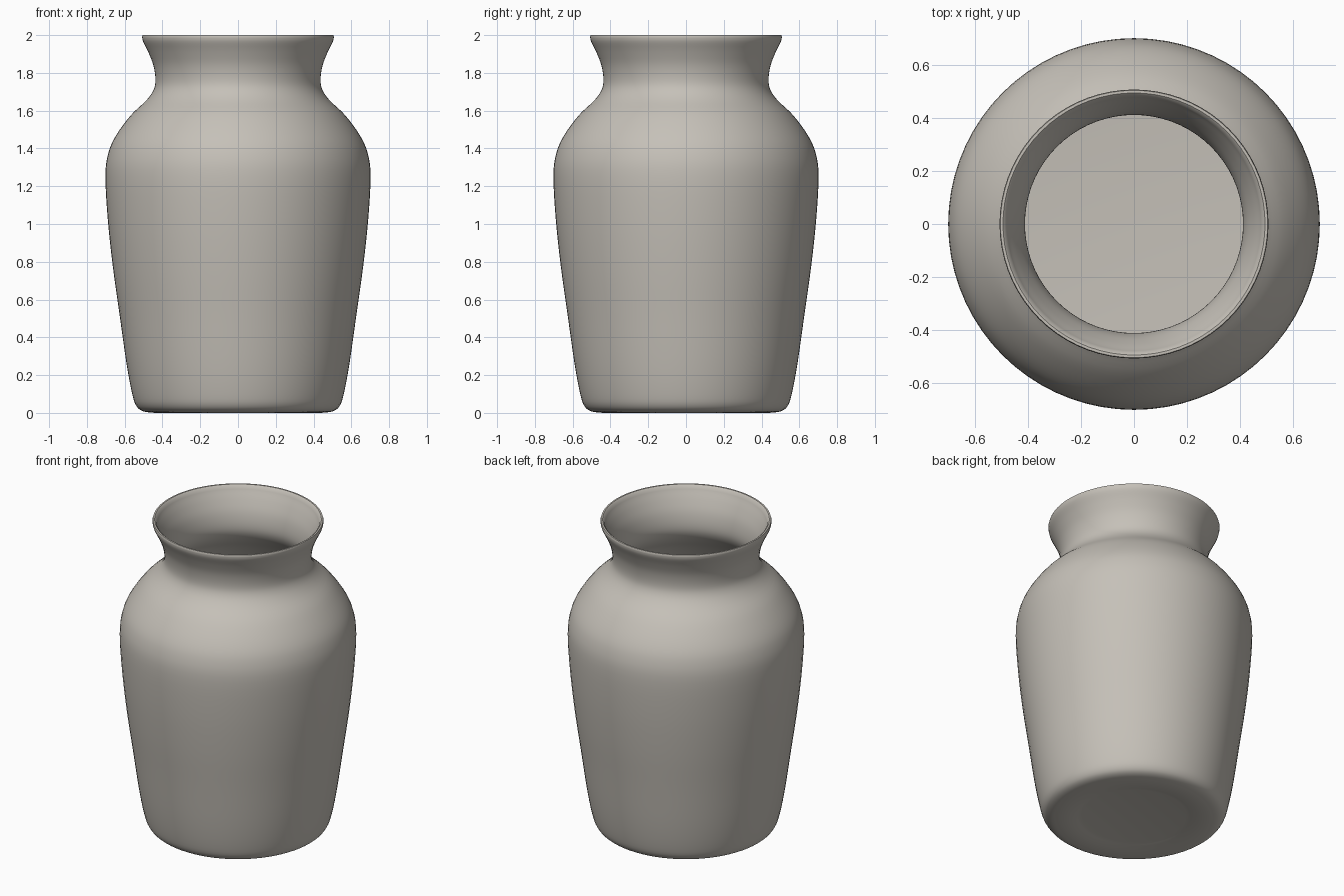
import bpy, bmesh, math
from mathutils import Vector

if "Cube" in bpy.data.objects:
    bpy.data.objects.remove(bpy.data.objects["Cube"])

SIDES = 72
WALL = 0.025


def smooth_path(pts, steps=4):
    """Catmull-Rom curve through (radius, height) points."""
    p = [Vector(q) for q in pts]
    p = [2 * p[0] - p[1]] + p + [2 * p[-1] - p[-2]]
    out = []
    for a, b, c, d in zip(p, p[1:], p[2:], p[3:]):
        for i in range(steps):
            t = i / steps
            out.append(0.5 * (2 * b + (c - a) * t + (2 * a - 5 * b + 4 * c - d) * t * t
                              + (3 * b - a - 3 * c + d) * t ** 3))
    out.append(p[-2])
    return out


def offset_inward(path, dist):
    """Shift a path to its left, towards the axis."""
    out = []
    for i, q in enumerate(path):
        t = (path[min(i + 1, len(path) - 1)] - path[max(i - 1, 0)]).normalized()
        out.append(q + Vector((-t.y, t.x)) * dist)
    return out


def lathe(name, profile, mat):
    """Spin a profile that starts and ends on the axis around z."""
    bm = bmesh.new()
    rings = []
    for r, z in profile:
        if r < 1e-4:
            rings.append([bm.verts.new((0, 0, z))] * SIDES)
        else:
            rings.append([bm.verts.new((r * math.cos(math.tau * k / SIDES),
                                        r * math.sin(math.tau * k / SIDES), z))
                          for k in range(SIDES)])
    for lo, hi in zip(rings, rings[1:]):
        for k in range(SIDES):
            n = (k + 1) % SIDES
            bm.faces.new(dict.fromkeys((lo[k], lo[n], hi[n], hi[k])))
    bmesh.ops.recalc_face_normals(bm, faces=bm.faces)
    mesh = bpy.data.meshes.new(name)
    bm.to_mesh(mesh)
    bm.free()
    mesh.materials.append(mat)
    obj = bpy.data.objects.new(name, mesh)
    bpy.context.collection.objects.link(obj)
    bpy.context.view_layer.objects.active = obj
    obj.select_set(True)
    bpy.ops.object.shade_smooth_by_angle(angle=math.radians(40))
    return obj


clay = bpy.data.materials.new("warm grey clay")
clay.diffuse_color = (0.56, 0.53, 0.48, 1)
clay.use_nodes = True
clay.node_tree.nodes["Principled BSDF"].inputs["Base Color"].default_value = clay.diffuse_color

# Outer wall from the foot up to the flared lip
outer = smooth_path([
    (0.44, 0.0), (0.50, 0.008), (0.537, 0.035), (0.56, 0.10), (0.59, 0.26),
    (0.627, 0.52), (0.662, 0.77), (0.689, 1.02), (0.702, 1.25), (0.688, 1.37),
    (0.648, 1.465), (0.568, 1.575), (0.485, 1.655), (0.447, 1.71), (0.437, 1.765),
    (0.448, 1.84), (0.475, 1.91), (0.502, 1.965), (0.508, 1.99)])

# Inner wall follows the outer one at constant thickness
inner = [q for q in offset_inward(outer, WALL) if 0.05 < q.y < 1.975]

# Shallow recess under the foot, rounded lip and flat inner floor
foot = [Vector(q) for q in ((0, 0.014), (0.31, 0.014), (0.335, 0.010), (0.38, 0.002))]
lip = [Vector(q) for q in ((0.505, 2.0), (0.495, 2.0), (0.486, 1.992))]
floor = [Vector(q) for q in ((0.50, 0.038), (0.44, 0.032), (0, 0.032))]

lathe("vase", foot + outer + lip + inner[::-1] + floor, clay)
